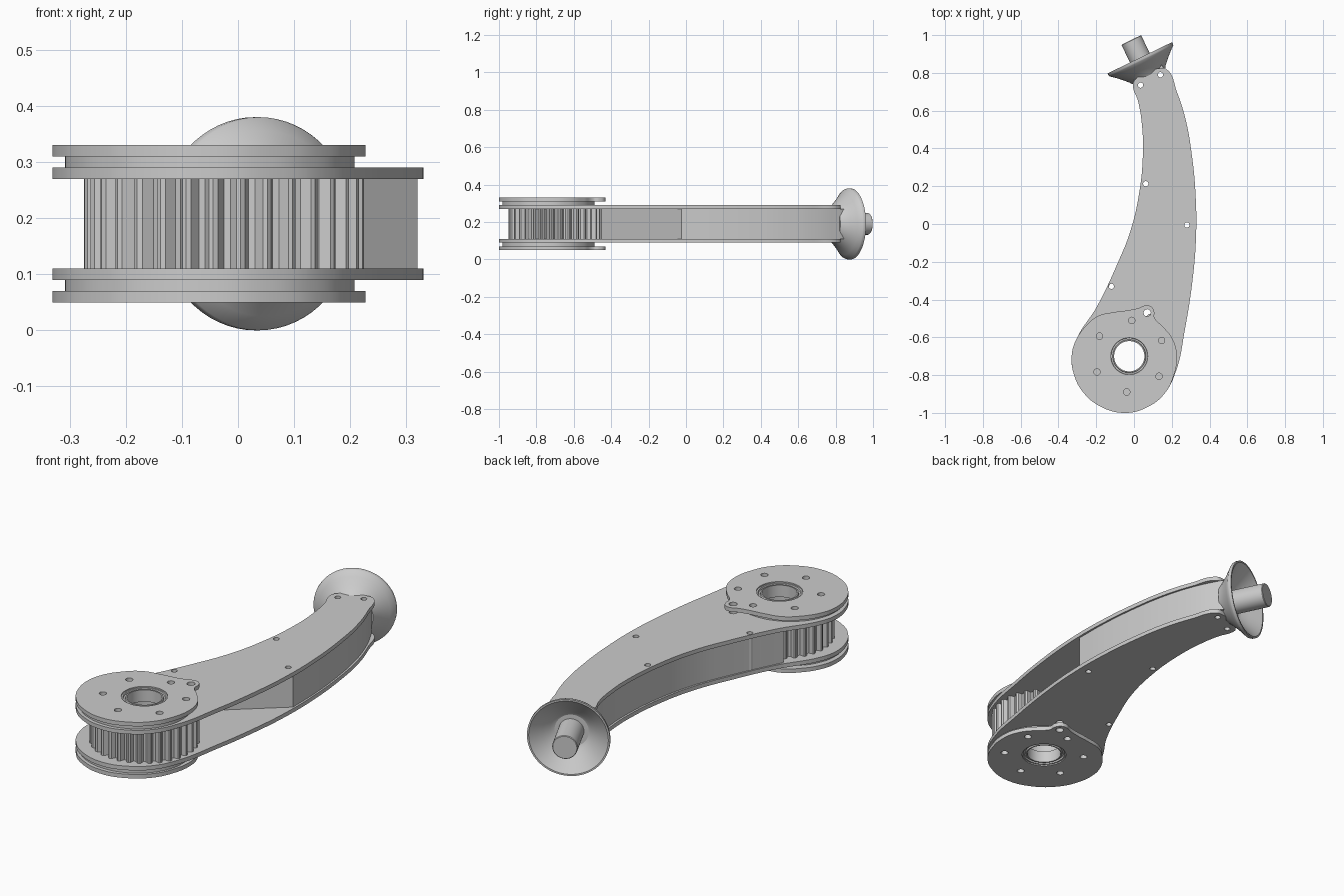
import bpy, bmesh, math
from mathutils import Vector

if "Cube" in bpy.data.objects:
    bpy.data.objects.remove(bpy.data.objects["Cube"])

MID = 0.19                      # mid height of the symmetric arm
HUB = (-0.025, -0.70)           # gear axis


def finish(ob, angle=35):
    bm = bmesh.new()
    bm.from_mesh(ob.data)
    bmesh.ops.remove_doubles(bm, verts=bm.verts, dist=1e-5)
    bmesh.ops.recalc_face_normals(bm, faces=bm.faces)
    bm.to_mesh(ob.data)
    bm.free()
    bpy.ops.object.select_all(action='DESELECT')
    ob.select_set(True)
    bpy.context.view_layer.objects.active = ob
    bpy.ops.object.shade_smooth_by_angle(angle=math.radians(angle))


def circle(c, r, n=32):
    return [(c[0] + r * math.cos(2 * math.pi * i / n),
             c[1] + r * math.sin(2 * math.pi * i / n)) for i in range(n)]


def plate(name, outline, holes, z0, z1, corners=(), smooth=True):
    """Extruded 2D outline with round holes (x, y, r)."""
    cu = bpy.data.curves.new(name, 'CURVE')
    cu.dimensions = '2D'
    cu.fill_mode = 'BOTH'
    cu.extrude = (z1 - z0) / 2
    cu.resolution_u = 8
    if smooth:
        s = cu.splines.new('BEZIER')
        s.bezier_points.add(len(outline) - 1)
        for i, (bp, p) in enumerate(zip(s.bezier_points, outline)):
            bp.co = (p[0], p[1], 0)
            kind = 'VECTOR' if i in corners else 'AUTO'
            bp.handle_left_type = bp.handle_right_type = kind
        s.use_cyclic_u = True
    loops = [] if smooth else [outline]
    loops += [circle(h, h[2], 64 if h[2] > 0.05 else 20) for h in holes]
    for pts in loops:
        s = cu.splines.new('POLY')
        s.points.add(len(pts) - 1)
        for sp, p in zip(s.points, pts):
            sp.co = (p[0], p[1], 0, 1)
        s.use_cyclic_u = True
    ob = bpy.data.objects.new(name, cu)
    bpy.context.collection.objects.link(ob)
    ob.location.z = (z0 + z1) / 2
    bpy.ops.object.select_all(action='DESELECT')
    ob.select_set(True)
    bpy.context.view_layer.objects.active = ob
    bpy.ops.object.convert(target='MESH')
    ob = bpy.context.view_layer.objects.active
    finish(ob)
    return ob


def lathe(name, profile, loc, axis=(0, 0, 1), n=64, closed=False):
    """Revolve (radius, height) points around an axis."""
    bm = bmesh.new()
    rings = [[bm.verts.new((x, y, h)) for x, y in circle((0, 0), max(r, 1e-6), n)]
             for r, h in profile]
    pairs = list(zip(rings, rings[1:])) + ([(rings[-1], rings[0])] if closed else [])
    for a, b in pairs:
        for i in range(n):
            j = (i + 1) % n
            bm.faces.new((a[i], a[j], b[j], b[i]))
    me = bpy.data.meshes.new(name)
    bm.to_mesh(me)
    bm.free()
    ob = bpy.data.objects.new(name, me)
    bpy.context.collection.objects.link(ob)
    ob.location = loc
    ob.rotation_mode = 'QUATERNION'
    ob.rotation_quaternion = Vector(axis).to_track_quat('Z', 'Y')
    finish(ob)
    return ob


# outlines seen from above
round_end = [(0.16, -0.90), (0.07, -0.97), (-0.05, -1.0), (-0.18, -0.965),
             (-0.27, -0.89), (-0.317, -0.80), (-0.33, -0.70)]
arm = [(-0.305, -0.61), (-0.195, -0.435), (-0.09, -0.215), (-0.02, -0.04),
       (0.026, 0.155), (0.047, 0.367), (0.042, 0.525), (0.02, 0.655),
       (-0.005, 0.725), (0.0, 0.757), (0.14, 0.825), (0.172, 0.82),
       (0.227, 0.70), (0.274, 0.55), (0.306, 0.367), (0.326, 0.155),
       (0.328, -0.08), (0.307, -0.32), (0.27, -0.555), (0.222, -0.78)] + round_end
disc = [(-0.31, -0.62), (-0.26, -0.545), (-0.19, -0.487), (-0.1, -0.466),
        (-0.02, -0.455), (0.03, -0.443), (0.06, -0.431), (0.09, -0.437),
        (0.107, -0.465), (0.108, -0.495), (0.155, -0.545), (0.205, -0.61),
        (0.227, -0.70), (0.208, -0.81)] + round_end
spacer = [(-0.05 + 0.258 * math.cos(a), -0.735 + 0.246 * math.sin(a))
          for a in (2 * math.pi * i / 16 for i in range(16))]
core = [(-0.205, -0.475), (-0.18, -0.425), (-0.08, -0.215), (-0.01, -0.04),
        (0.036, 0.155), (0.057, 0.367), (0.052, 0.525), (0.03, 0.655), (0.005, 0.75),
        (-0.005, 0.775), (0.145, 0.845), (0.16, 0.82),
        (0.217, 0.70), (0.264, 0.55), (0.297, 0.367), (0.317, 0.155), (0.32, -0.025)]

screws = [(x, y, 0.014) for x, y in
          ((0.035, 0.735), (0.14, 0.79), (0.062, 0.213), (0.28, -0.005), (-0.12, -0.33))]
bore = HUB + (0.105,)
ear = (0.07, -0.47, 0.019)
bolts = [(x, y, 0.017) for x, y in circle(HUB, 0.19, 6)]
bolts = [(HUB[0] + 0.19 * math.cos(math.radians(86 + 60 * i)),
          HUB[1] + 0.19 * math.sin(math.radians(86 + 60 * i)), 0.017) for i in range(6)]

# stacked plates and bearing, above and below the middle
for side, s in (("upper", 1), ("lower", -1)):
    def span(a, b):
        return sorted((MID + s * a, MID + s * b))
    plate(side + "_arm_plate", arm, screws + [bore, ear], *span(0.08, 0.10))
    plate(side + "_spacer", spacer, [bore], *span(0.10, 0.12))
    plate(side + "_cover_disc", disc, bolts + [bore, ear], *span(0.12, 0.14))
    race = [(0.080, 0.075), (0.080, 0.134), (0.086, 0.134), (0.088, 0.126),
            (0.096, 0.126), (0.098, 0.134), (0.105, 0.134), (0.105, 0.075)]
    lathe(side + "_bearing", [(r, s * h) for r, h in race], HUB + (MID,), closed=True)

# solid filler between the arm plates
plate("arm_core", core, screws, 0.11, 0.27, corners=(0, 9, 10, 16))

# toothed wheel
teeth = 32
gear = []
for i in range(teeth):
    for f, r in ((0.0, 0.226), (0.25, 0.229), (0.45, 0.248), (0.6, 0.25), (0.78, 0.246)):
        a = 2 * math.pi * (i + f) / teeth
        gear.append((HUB[0] + r * math.cos(a), HUB[1] + r * math.sin(a)))
plate("gear", gear, [HUB + (0.09,)], 0.11, 0.27, smooth=False)

# flared cup and its peg at the far end
cup_loc, cup_axis = (0.031, 0.88, MID), (-0.436, 0.90, 0)
lathe("flared_cup", [(0, -0.108), (0.098, -0.108), (0.106, -0.095), (0.135, -0.065),
                     (0.165, -0.037), (0.188, -0.018), (0.19, -0.012), (0.19, 0), (0.182, 0),
                     (0.155, -0.022), (0.125, -0.046), (0.095, -0.07), (0.07, -0.085),
                     (0, -0.09)], cup_loc, cup_axis)
lathe("cup_peg", [(0, -0.1), (0.058, -0.1), (0.058, 0.102), (0.055, 0.105), (0, 0.105)],
      cup_loc, cup_axis)
